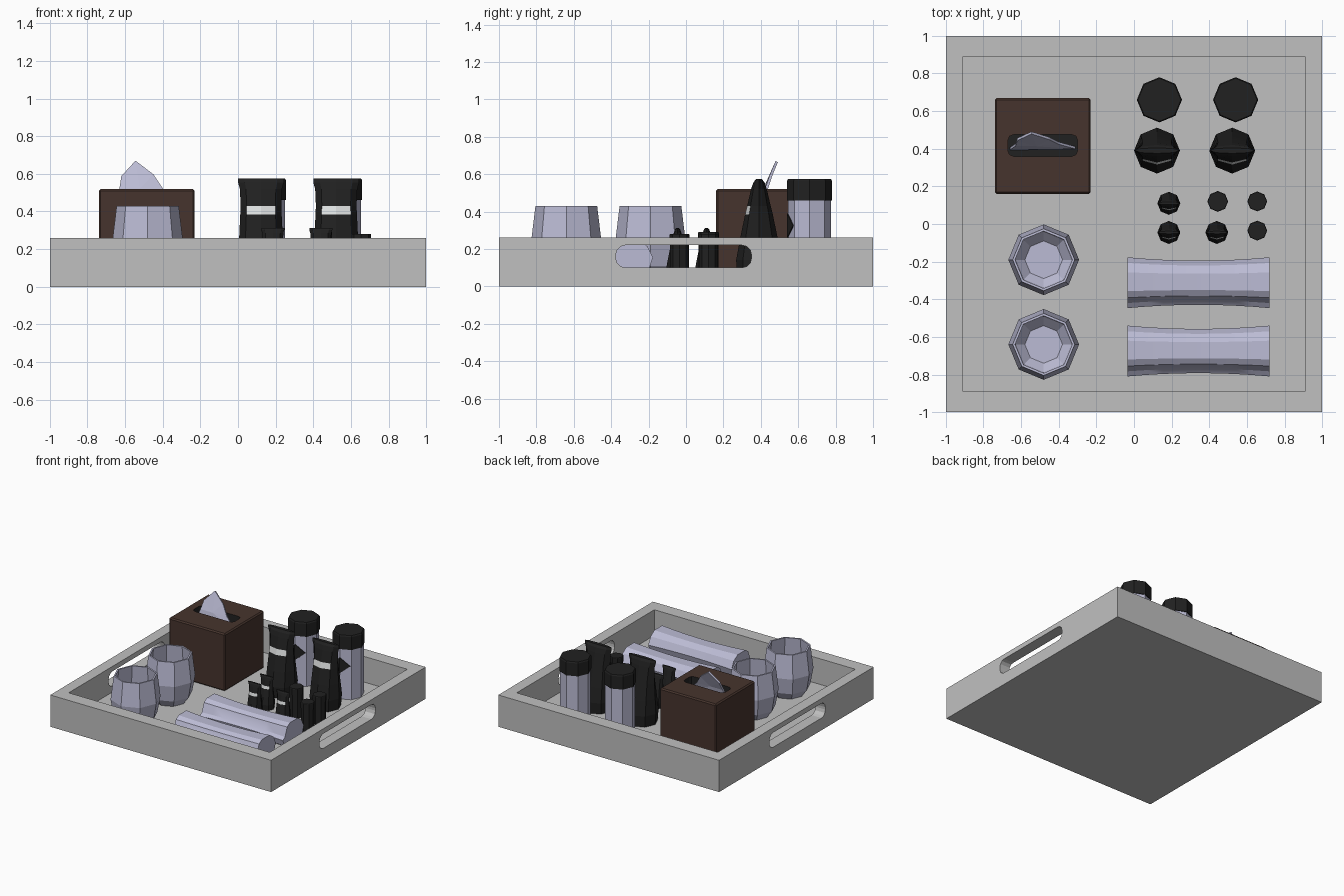
import bpy, bmesh
from math import cos, sin, pi
from mathutils import Vector

if "Cube" in bpy.data.objects:
    bpy.data.objects.remove(bpy.data.objects["Cube"])

FLOOR = 0.05


def material(name, rgb):
    m = bpy.data.materials.new(name)
    m.use_nodes = True
    m.diffuse_color = (*rgb, 1)
    m.node_tree.nodes["Principled BSDF"].inputs["Base Color"].default_value = (*rgb, 1)
    return m


GREY = material("tray grey", (0.53, 0.53, 0.53))
BROWN = material("box brown", (0.062, 0.034, 0.026))
LILAC = material("pale lilac", (0.5, 0.5, 0.66))
BLACK = material("black plastic", (0.015, 0.015, 0.015))
WHITE = material("label white", (0.75, 0.77, 0.77))


def finish(name, bm, *mats):
    bmesh.ops.recalc_face_normals(bm, faces=bm.faces)
    me = bpy.data.meshes.new(name)
    bm.to_mesh(me)
    bm.free()
    for m in mats:
        me.materials.append(m)
    ob = bpy.data.objects.new(name, me)
    bpy.context.collection.objects.link(ob)
    return ob


def activate(ob):
    bpy.ops.object.select_all(action='DESELECT')
    ob.select_set(True)
    bpy.context.view_layer.objects.active = ob


def box(name, lo, hi, mat):
    bm = bmesh.new()
    bmesh.ops.create_cube(bm, size=1)
    for v in bm.verts:
        v.co = [l + (c + 0.5) * (h - l) for c, l, h in zip(v.co, lo, hi)]
    return finish(name, bm, mat)


def bevel(ob, width, axis=None, segments=1):
    """Bevel all edges, or only those running along one axis."""
    bm = bmesh.new()
    bm.from_mesh(ob.data)
    edges = [e for e in bm.edges if axis is None or
             abs((e.verts[0].co - e.verts[1].co).normalized()[axis]) > 0.9]
    bmesh.ops.bevel(bm, geom=edges, offset=width, segments=segments,
                    profile=0.5, affect='EDGES')
    bm.to_mesh(ob.data)
    bm.free()


def cut(ob, cutter):
    mod = ob.modifiers.new("cut", 'BOOLEAN')
    mod.operation, mod.solver, mod.object = 'DIFFERENCE', 'EXACT', cutter
    activate(ob)
    bpy.ops.object.modifier_apply(modifier=mod.name)
    bpy.data.objects.remove(cutter)


def loft(name, rings, *mats):
    """Skin a list of point rings and close both ends."""
    bm = bmesh.new()
    loops = [[bm.verts.new(p) for p in ring] for ring in rings]
    for a, b in zip(loops, loops[1:]):
        for i in range(len(a)):
            j = (i + 1) % len(a)
            bm.faces.new((a[i], a[j], b[j], b[i]))
    for loop in (loops[0], loops[-1]):
        bmesh.ops.poke(bm, faces=[bm.faces.new(loop)])
    return finish(name, bm, *mats)


def octagon(x, y, z, rx, ry=None):
    ry = rx if ry is None else ry
    return [(x + rx * cos(i * pi / 4), y + ry * sin(i * pi / 4), z) for i in range(8)]


# Tray with a hollow and a handle slot through both sides
tray = box("tray", (-1, -1, 0), (1, 1, 0.26), GREY)
cut(tray, box("hollow_cutter", (-0.91, -0.89, FLOOR), (0.91, 0.89, 0.5), GREY))
slot = box("slot_cutter", (-1.2, -0.375, 0.1), (1.2, 0.35, 0.22), GREY)
bevel(slot, 0.05, axis=0, segments=3)
cut(tray, slot)

# Tissue box with a dark recess
tissue_box = box("tissue_box", (-0.74, 0.16, FLOOR), (-0.23, 0.67, 0.52), BROWN)
bevel(tissue_box, 0.01)
recess = box("recess_cutter", (-0.67, 0.36, 0.42), (-0.3, 0.475, 0.6), BROWN)
bevel(recess, 0.03, axis=2, segments=2)
cut(tissue_box, recess)
tissue_box.data.materials.append(BLACK)
for f in tissue_box.data.polygons:
    c = f.center
    if 0.3 < c.z < 0.515 and abs(c.x + 0.485) < 0.2 and abs(c.y - 0.418) < 0.08:
        f.material_index = 1

# Folded tissue leaning out of the recess
bm = bmesh.new()
outline = [(-0.66, 0.4, 0.43), (-0.63, 0.42, 0.52), (-0.62, 0.45, 0.585),
           (-0.545, 0.485, 0.667), (-0.45, 0.455, 0.595), (-0.4, 0.43, 0.52),
           (-0.31, 0.405, 0.43)]
verts = [bm.verts.new(p) for p in outline]
fold = bm.verts.new((-0.52, 0.42, 0.52))
for i, v in enumerate(verts):
    bm.faces.new((fold, v, verts[(i + 1) % len(verts)]))
tissue = finish("tissue", bm, LILAC)
solid = tissue.modifiers.new("thickness", 'SOLIDIFY')
solid.thickness, solid.offset = 0.014, 0

# Cups: outer wall up, inner wall down
for n, y in enumerate((-0.19, -0.64), 1):
    profile = [(0.12, FLOOR), (0.165, 0.11), (0.188, 0.24), (0.165, 0.43),
               (0.152, 0.43), (0.17, 0.24), (0.148, 0.13), (0.1, 0.08)]
    loft(f"cup_{n}", [octagon(-0.48, y, z, r) for r, z in profile], LILAC)


# Bottles with a wider cap
def bottle(name, x, y, s, body):
    def ring(r, h):
        return octagon(x, y, FLOOR + h * s, r * s)
    loft(name + "_body", [ring(0.114, 0), ring(0.114, 0.42)], body)
    loft(name + "_cap", [ring(0.12, 0.41), ring(0.12, 0.515), ring(0.114, 0.525)], BLACK)


for n, x in enumerate((0.135, 0.54), 1):
    bottle(f"bottle_{n}", x, 0.66, 1, LILAC)
    # Pointed label wrapped round the front edge
    bm = bmesh.new()
    top, low = [bm.verts.new((x, 0.543, z)) for z in (0.39, 0.26)]
    for side in (-1, 1):
        tip = bm.verts.new((x + side * 0.075, 0.574, 0.325))
        bm.faces.new((top, low, tip) if side > 0 else (low, top, tip))
    label = finish(f"bottle_label_{n}", bm, BLACK)
    plate = label.modifiers.new("thickness", 'SOLIDIFY')
    plate.thickness, plate.offset = 0.005, 0

for n, (x, y) in enumerate(((0.445, 0.12), (0.655, 0.12), (0.655, -0.035)), 1):
    bottle(f"small_bottle_{n}", x, y, 0.44 if n > 1 else 0.46, BLACK)


# Squeezed tubes, round at the cap and flat at the crimp
def tube(name, x, y, s):
    levels = [(0, 0.115, 0.115), (0.09, 0.122, 0.122), (0.21, 0.116, 0.1),
              (0.335, 0.11, 0.074), (0.38, 0.108, 0.063), (0.47, 0.112, 0.042),
              (0.505, 0.122, 0.03), (0.525, 0.122, 0.015)]
    ob = loft(name, [octagon(x, y, FLOOR + h * s, rx * s, ry * s)
                     for h, rx, ry in levels], BLACK, WHITE)
    # White stripe across the two front faces
    for f in ob.data.polygons:
        h = (f.center.z - FLOOR) / s
        if 0.335 < h < 0.38 and f.normal.y < -0.3 and abs(f.center.x - x) < 0.06 * s:
            f.material_index = 1


for n, x in enumerate((0.122, 0.522), 1):
    tube(f"tube_{n}", x, 0.39, 1)
for n, (x, y) in enumerate(((0.185, 0.11), (0.185, -0.045), (0.44, -0.045)), 1):
    tube(f"small_tube_{n}", x, y, 0.5)

# Rolled towels with a loose flap along the front, waisted in the middle
section = [(0.135, 0), (0.105, 0.06), (0.055, 0.092), (-0.045, 0.092),
           (-0.08, 0.07), (-0.108, 0), (-0.135, -0.02), (-0.12, -0.07),
           (-0.06, -0.105), (0.06, -0.105), (0.115, -0.06)]
for n, y in enumerate((-0.312, -0.675), 1):
    rings = []
    for i in range(9):
        t = i / 4 - 1
        k = 0.87 + 0.13 * t * t
        rings.append([(0.343 + 0.377 * t, y + k * a, FLOOR + 0.105 + b * (k if b > 0 else 1))
                      for a, b in section])
    towel = loft(f"towel_{n}", rings, LILAC)
    activate(towel)
    bpy.ops.object.shade_smooth_by_angle(angle=0.5)
